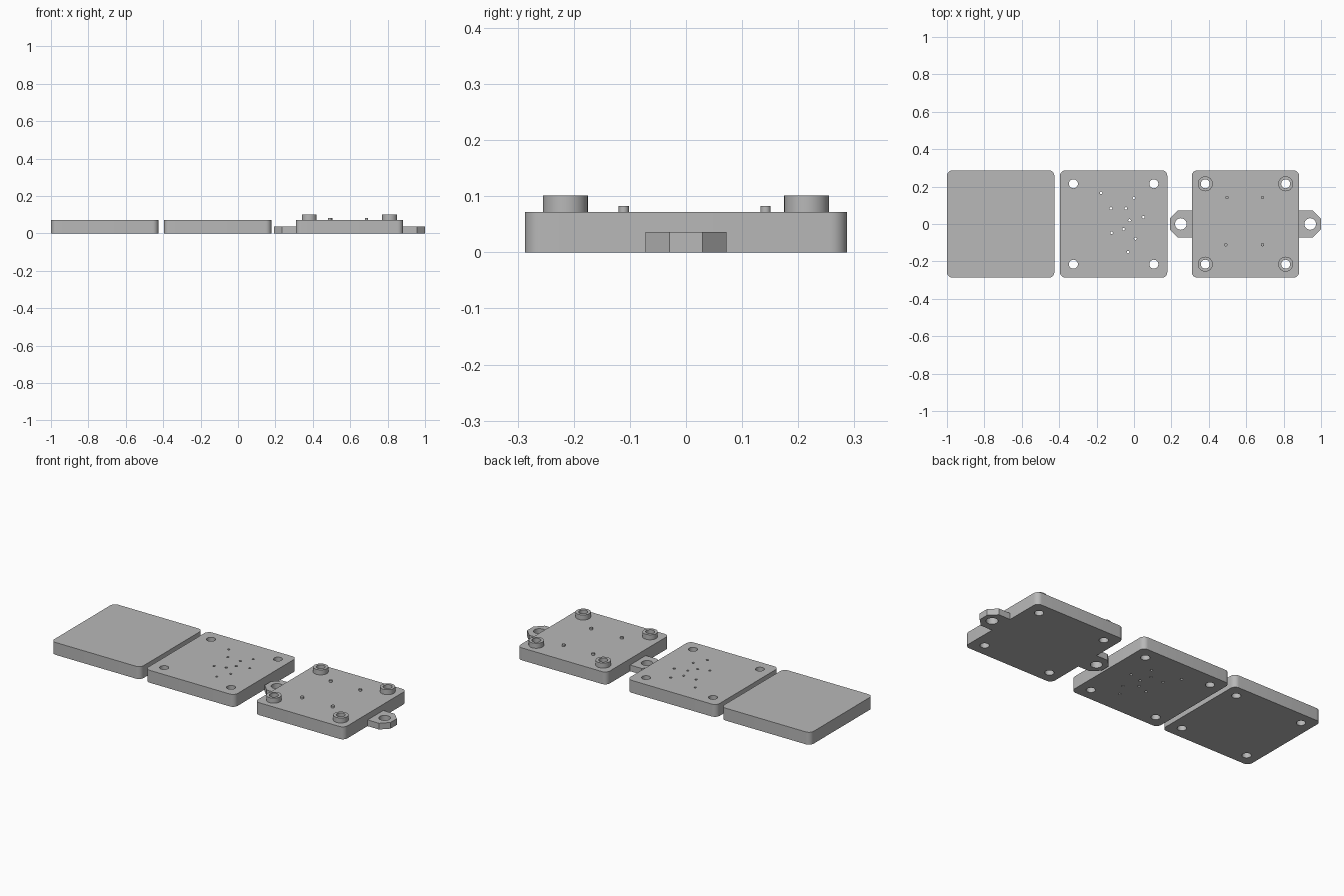
import bpy
import bmesh
from math import cos, sin, pi, radians
from mathutils import Vector

if "Cube" in bpy.data.objects:
    bpy.data.objects.remove(bpy.data.objects["Cube"])

grey = bpy.data.materials.new("plain_grey")
grey.use_nodes = True
COLOUR = (0.48, 0.48, 0.48, 1)
grey.diffuse_color = COLOUR
grey.node_tree.nodes["Principled BSDF"].inputs["Base Color"].default_value = COLOUR

HALF = 0.287        # half side of a plate
THICK = 0.072
CORNER = 0.03
HOLE_OFFSET = 0.215
SCREW_R = 0.024
EAR_THICK = 0.036


def circle(x, y, r, n=32):
    return [(x + r * cos(2 * pi * i / n), y + r * sin(2 * pi * i / n)) for i in range(n)]


def rounded_square(cx):
    """Square outline with arc corners, counter-clockwise."""
    pts = []
    inner = HALF - CORNER
    for k, (sx, sy) in enumerate([(1, 1), (-1, 1), (-1, -1), (1, -1)]):
        for i in range(9):
            a = pi / 2 * (k + i / 8)
            pts.append((cx + sx * inner + CORNER * cos(a), sy * inner + CORNER * sin(a)))
    return pts


def prism(name, outlines, z0, z1):
    """Extrude one or more outlines into a single object."""
    bm = bmesh.new()
    for outline in outlines:
        face = bm.faces.new([bm.verts.new((x, y, z0)) for x, y in outline])
        top = bmesh.ops.extrude_face_region(bm, geom=[face])["geom"]
        verts = [g for g in top if isinstance(g, bmesh.types.BMVert)]
        bmesh.ops.translate(bm, verts=verts, vec=Vector((0, 0, z1 - z0)))
    bmesh.ops.recalc_face_normals(bm, faces=bm.faces)
    mesh = bpy.data.meshes.new(name)
    bm.to_mesh(mesh)
    bm.free()
    mesh.materials.append(grey)
    obj = bpy.data.objects.new(name, mesh)
    bpy.context.collection.objects.link(obj)
    return obj


def drill(obj, outlines, z0=-0.05, z1=0.2):
    """Cut holes through an object and bake the result."""
    cutter = prism("hole_cutter", outlines, z0, z1)
    cutter.hide_render = True
    mod = obj.modifiers.new("holes", "BOOLEAN")
    mod.operation = "DIFFERENCE"
    mod.solver = "EXACT"
    mod.object = cutter
    deps = bpy.context.evaluated_depsgraph_get()
    baked = bpy.data.meshes.new_from_object(obj.evaluated_get(deps))
    obj.modifiers.clear()
    obj.data = baked
    bpy.data.objects.remove(cutter)


def corners(cx):
    return [(cx + sx * HOLE_OFFSET, sy * HOLE_OFFSET) for sx in (-1, 1) for sy in (-1, 1)]


def screw_holes(cx):
    return [circle(x, y, SCREW_R) for x, y in corners(cx)]


parts = []

# Cover plate: blind screw holes from below
COVER_X = -0.713
cover = prism("cover_plate", [rounded_square(COVER_X)], 0, THICK)
drill(cover, screw_holes(COVER_X), z1=0.05)
parts.append(cover)

# Middle plate: screw holes plus scattered pin holes
MIDDLE_X = -0.109
pin_holes = [(-0.176, 0.166), (0, 0.139), (-0.123, 0.083), (-0.043, 0.083), (0.05, 0.037),
             (-0.024, 0.019), (-0.056, -0.027), (-0.12, -0.048), (0.008, -0.078), (-0.032, -0.15)]
middle = prism("middle_plate", [rounded_square(MIDDLE_X)], 0, THICK)
drill(middle, screw_holes(MIDDLE_X) + [circle(x, y, 0.007, 16) for x, y in pin_holes])
parts.append(middle)

# Base plate with through holes
BASE_X = 0.596
base = prism("base_plate", [rounded_square(BASE_X)], 0, THICK)
drill(base, screw_holes(BASE_X))
parts.append(base)

# Raised bosses around the base screw holes
for i, (x, y) in enumerate(corners(BASE_X)):
    boss = prism(f"screw_boss_{i + 1}", [circle(x, y, 0.04)], THICK, 0.101)
    drill(boss, [circle(x, y, SCREW_R)])
    parts.append(boss)

# Small locating pins
for i, (x, y) in enumerate([(0.497, 0.142), (0.687, 0.142), (0.49, -0.111), (0.687, -0.111)]):
    parts.append(prism(f"locating_pin_{i + 1}", [circle(x, y, 0.009, 20)], THICK - 0.01, 0.083))

# Mounting ears with chamfered ends
for name, s in (("right_ear", -1), ("left_ear", 1)):
    tip = BASE_X + s * 0.404
    shoulder = tip - s * 0.043
    root = BASE_X + s * HALF
    ear = prism(name, [[(root, -0.072), (shoulder, -0.072), (tip, -0.029),
                        (tip, 0.029), (shoulder, 0.072), (root, 0.072)]], 0, EAR_THICK)
    drill(ear, [circle(BASE_X + s * 0.346, 0, 0.031)])
    parts.append(ear)

# Smooth the round walls, keep the rims sharp
bpy.ops.object.select_all(action="DESELECT")
for obj in parts:
    obj.select_set(True)
bpy.context.view_layer.objects.active = parts[0]
bpy.ops.object.shade_smooth_by_angle(angle=radians(30))
